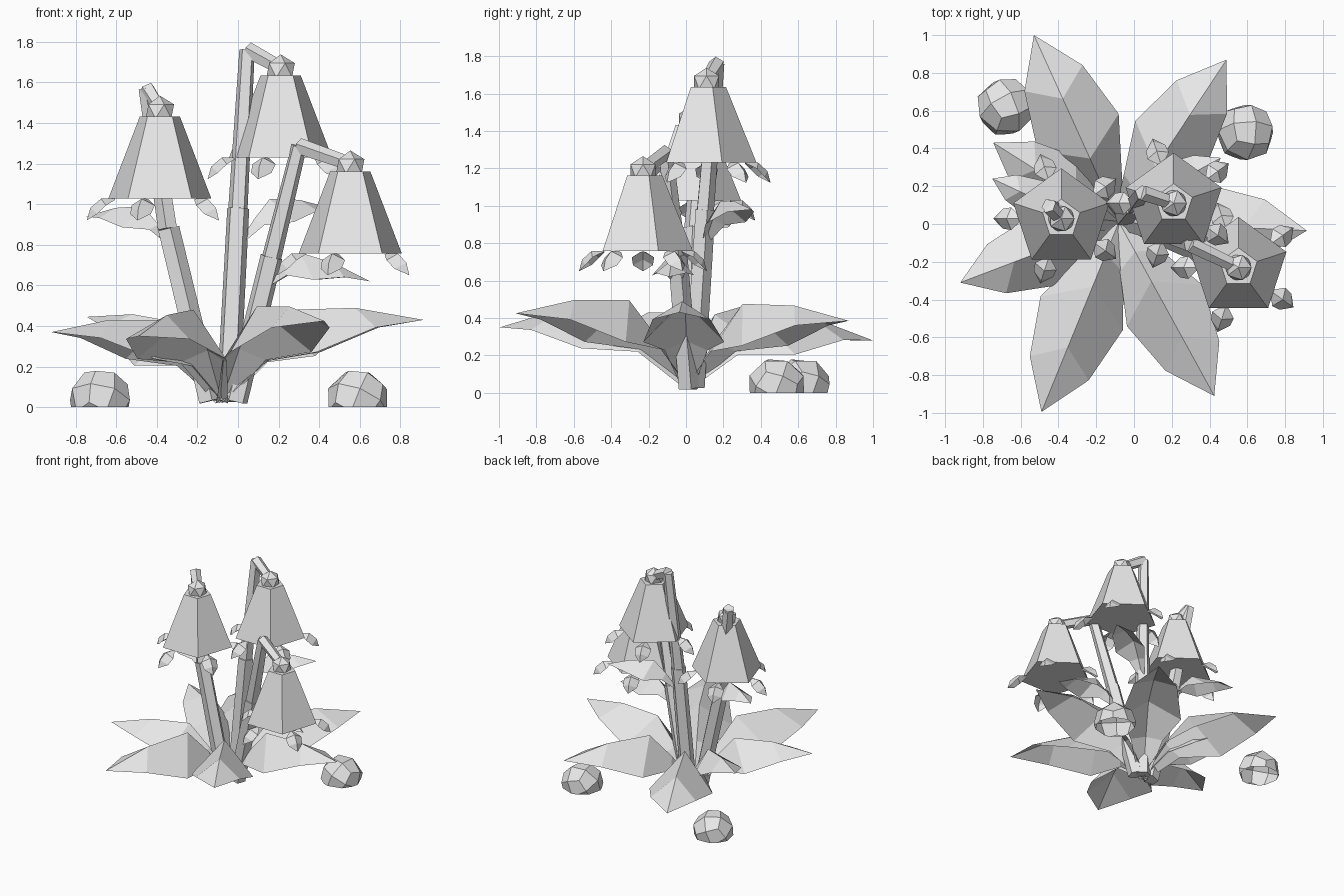
import bpy, bmesh, math
from mathutils import Vector, Matrix

cube = bpy.data.objects.get("Cube")
if cube:
    bpy.data.objects.remove(cube)

grey = bpy.data.materials.new("plain_grey")
grey.use_nodes = True
grey.diffuse_color = (0.8, 0.8, 0.8, 1)
grey.node_tree.nodes["Principled BSDF"].inputs["Base Color"].default_value = (0.8, 0.8, 0.8, 1)


def finish(bm, name):
    mesh = bpy.data.meshes.new(name)
    bm.to_mesh(mesh)
    bm.free()
    mesh.materials.append(grey)
    obj = bpy.data.objects.new(name, mesh)
    bpy.context.collection.objects.link(obj)
    return obj


# Tapered five-sided rod between two points
def rod(bm, a, b, r1, r2):
    a, b = Vector(a), Vector(b)
    d = b - a
    m = Matrix.Translation((a + b) / 2) @ d.to_track_quat("Z", "Y").to_matrix().to_4x4()
    bmesh.ops.create_cone(bm, cap_ends=True, segments=5, radius1=r1, radius2=r2,
                          depth=d.length, matrix=m)


# Roof-folded blade: rows of ridge (along, up) and edge (along, up, half width), then a tip
def blade(bm, rows, tip, place):
    loops = []
    for rx, rz, ex, ez, w in rows:
        loops.append([bm.verts.new(place(p)) for p in ((ex, -w, ez), (rx, 0, rz), (ex, w, ez))])
    for r, s in zip(loops, loops[1:]):
        for i in range(2):
            bm.faces.new((r[i], s[i], s[i + 1], r[i + 1]))
    end = bm.verts.new(place(tip))
    for i in range(2):
        bm.faces.new((loops[-1][i], end, loops[-1][i + 1]))


# Leaf sections per unit length, with heights above the line from base to tip
LEAF = [(0, 0, 0, -.01, .03), (.17, .18, .22, .11, .115),
        (.34, .315, .48, .05, .217), (.66, .196, .77, .055, .155)]


def leaf(name, base, tip):
    base = Vector(base)
    run = Vector(tip) - base
    side = Vector((-run.y, run.x, 0))
    up = Vector((0, 0, side.length))
    bm = bmesh.new()
    blade(bm, LEAF, (1, 0, 0), lambda p: base + run * p[0] + side * p[1] + up * p[2])
    finish(bm, name)


# Petal sections measured from the middle of the bell rim
PETAL = [(.22, 0, .22, -.005, .015), (.29, 0, .265, -.033, .06), (.342, -.045, .308, -.075, .053)]


# Flower: stem, bell, knob and five curled petals
def flower(name, base, joint, bend, x, y, rim):
    bm = bmesh.new()
    rod(bm, base, joint, .06, .057)
    rod(bm, joint, bend, .05, .04)
    rod(bm, bend, (x, y, rim + .44), .042, .036)
    finish(bm, name + "_stem")

    bm = bmesh.new()
    turn = Matrix.Rotation(math.radians(90), 4, "Z")
    bmesh.ops.create_cone(bm, cap_ends=True, segments=5, radius1=.267, radius2=.104, depth=.405)
    # Point one corner of the bell to the back
    while abs(max((v.co for v in bm.verts), key=lambda c: c.y).x) > .01:
        bm.transform(turn)
    bm.transform(Matrix.Translation((x, y, rim + .2025)))
    finish(bm, name + "_bell")

    bm = bmesh.new()
    bmesh.ops.create_icosphere(bm, subdivisions=1, radius=.078,
                               matrix=Matrix.Translation((x, y, rim + .43)))
    finish(bm, name + "_knob")

    bm = bmesh.new()
    for k in range(5):
        m = Matrix.Translation((x, y, rim)) @ Matrix.Rotation(math.radians(36 + 72 * k), 4, "Z")
        blade(bm, PETAL, (.36, 0, -.107), lambda p: m @ Vector(p))
    finish(bm, name + "_petals")


flower("tall", (-.05, .04, .03), (0, .10, .98), (.045, .165, 1.76), .21, .11, 1.23)
flower("left_side", (-.14, .02, .03), (-.345, .04, .88), (-.45, .095, 1.57), -.385, .028, 1.027)
flower("right_side", (-.01, .01, .03), (.165, -.05, .74), (.30, -.11, 1.285), .553, -.23, .757)

# Ring of ground leaves
ground_tips = [(-.53, 1, .28), (.49, .87, .385), (.915, -.035, .43), (.425, -.91, .425),
               (-.49, -.995, .35), (-.92, -.31, .37), (-.745, .43, .445)]
for i, tip in enumerate(ground_tips):
    leaf("ground_leaf_%d" % (i + 1), (-.08, .01, .03), tip)

# One leaf on each stem
leaf("tall_stem_leaf", (0, .10, .80), (.46, .35, .98))
leaf("left_stem_leaf", (-.32, .04, .79), (-.75, .24, .94))
leaf("right_stem_leaf", (.13, -.05, .585), (.65, -.09, .62))


# Rounded stones resting with one facet upward, open below
def stone(name, x, y, angle):
    bm = bmesh.new()
    bmesh.ops.create_cube(bm, size=2)
    bmesh.ops.subdivide_edges(bm, edges=bm.edges[:], cuts=1, use_grid_fill=True)
    for v in bm.verts:
        v.co = v.co.normalized() * .157
    up = max((f.calc_center_median() for f in bm.faces), key=lambda c: c.x + .1 * (c.y + c.z))
    up.normalize()
    across = up.cross((1, 0, 0)).normalized()
    facet_up = Matrix((across.cross(up), across, up)).to_4x4()
    bm.transform(Matrix.Translation((x, y, .035)) @ Matrix.Rotation(angle, 4, "Z") @ facet_up)
    bmesh.ops.bisect_plane(bm, geom=bm.verts[:] + bm.edges[:] + bm.faces[:],
                           plane_co=(0, 0, 0), plane_no=(0, 0, 1), clear_inner=True)
    finish(bm, name)


stone("left_stone", .59, .485, math.radians(45))
stone("right_stone", -.68, .62, math.radians(70))
